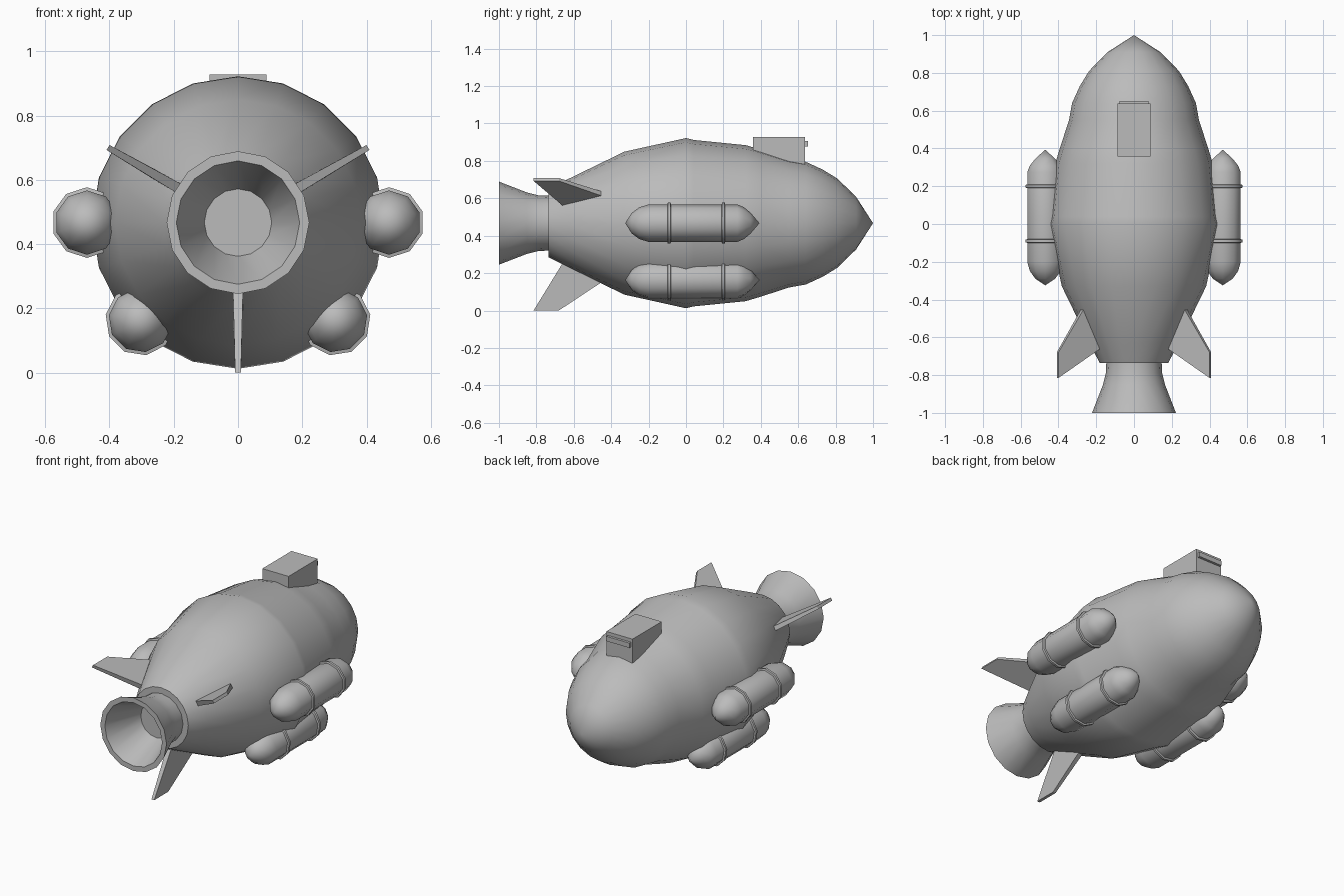
import bpy, bmesh, math

if "Cube" in bpy.data.objects:
    bpy.data.objects.remove(bpy.data.objects["Cube"])

AXIS_Z = 0.467  # height of the hull's long axis

grey = bpy.data.materials.new("light_grey")
grey.diffuse_color = (0.5, 0.5, 0.5, 1)
grey.use_nodes = True
grey.node_tree.nodes["Principled BSDF"].inputs["Base Color"].default_value = grey.diffuse_color


def finish(name, bm, smooth=None):
    bmesh.ops.recalc_face_normals(bm, faces=bm.faces)
    me = bpy.data.meshes.new(name)
    bm.to_mesh(me)
    bm.free()
    me.materials.append(grey)
    ob = bpy.data.objects.new(name, me)
    bpy.context.collection.objects.link(ob)
    if smooth:
        bpy.ops.object.select_all(action='DESELECT')
        ob.select_set(True)
        bpy.context.view_layer.objects.active = ob
        bpy.ops.object.shade_smooth_by_angle(angle=math.radians(smooth))
    return ob


def lathe(name, profile, segs, cx=0.0, cz=AXIS_Z, turn=0.0, closed=False, smooth=42):
    """Turn a (y, radius) profile around an axis parallel to y."""
    bm = bmesh.new()
    rings = []
    for y, r in profile:
        if r == 0:
            rings.append([bm.verts.new((cx, y, cz))] * segs)
        else:
            rings.append([bm.verts.new((cx + r * math.sin(turn + 2 * math.pi * i / segs), y,
                                        cz + r * math.cos(turn + 2 * math.pi * i / segs)))
                          for i in range(segs)])
    pairs = list(zip(rings, rings[1:]))
    if closed:
        pairs.append((rings[-1], rings[0]))
    for a, b in pairs:
        for i in range(segs):
            j = (i + 1) % segs
            bm.faces.new(list(dict.fromkeys((a[i], a[j], b[j], b[i]))))
    return finish(name, bm, smooth)


def box(name, x, y0, y1, z0, z1):
    bm = bmesh.new()
    bmesh.ops.create_cube(bm, size=1)
    for v in bm.verts:
        v.co = (v.co.x * 2 * x, y1 if v.co.y > 0 else y0, z1 if v.co.z > 0 else z0)
    return finish(name, bm)


# Hull with pointed nose and flat tail
lathe("hull", [(-0.735, 0), (-0.735, 0.182), (-0.63, 0.236), (-0.33, 0.382), (0, 0.455),
               (0.04, 0.445), (0.32, 0.417), (0.4, 0.393), (0.55, 0.344), (0.64, 0.328),
               (0.73, 0.287), (0.81, 0.238), (0.91, 0.14), (1, 0)], 20)

# Flared engine nozzle, hollow with a flat floor
lathe("engine_nozzle", [(-0.72, 0.146), (-0.79, 0.149), (-0.85, 0.164), (-1, 0.222),
                        (-1, 0.192), (-0.78, 0.105), (-0.78, 0)], 16)

# Side tanks, each with two bands
tank = [(-0.325, 0), (-0.29, 0.055), (-0.25, 0.085), (-0.2, 0.1),
        (0.275, 0.1), (0.31, 0.085), (0.345, 0.056), (0.393, 0)]
for side, sx in (("left", -1), ("right", 1)):
    for level, x, z, turn in (("upper", 0.47, AXIS_Z, 0), ("lower", 0.303, 0.163, math.pi / 4)):
        lathe(f"{level}_{side}_tank", tank, 10, sx * x, z, sx * turn)
        for end, y in (("rear", -0.09), ("front", 0.2)):
            band = [(y - 0.011, 0.095), (y - 0.007, 0.11), (y + 0.007, 0.11), (y + 0.011, 0.095)]
            lathe(f"{level}_{side}_{end}_band", band, 10, sx * x, z, sx * turn, closed=True)

# Three swept tail fins, thinner at the tip: (y, radius, half thickness)
fin = [(-0.815, 0.467, 0.009), (-0.68, 0.467, 0.009), (-0.45, 0.315, 0.014),
       (-0.5, 0.24, 0.016), (-0.645, 0.19, 0.016)]
for name, deg in (("bottom_fin", 180), ("right_fin", 60), ("left_fin", -60)):
    s, c = math.sin(math.radians(deg)), math.cos(math.radians(deg))
    bm = bmesh.new()
    a, b = [[bm.verts.new((r * s + k * t * c, y, AXIS_Z + r * c - k * t * s))
             for y, r, t in fin] for k in (-1, 1)]
    bm.faces.new(a)
    bm.faces.new(b[::-1])
    for i in range(len(fin)):
        j = (i + 1) % len(fin)
        bm.faces.new((a[i], b[i], b[j], a[j]))
    finish(name, bm)

# Periscope housing on top with a raised viewing slot
box("periscope_housing", 0.088, 0.358, 0.637, 0.74, 0.928)
box("viewing_slot", 0.078, 0.62, 0.652, 0.878, 0.907)
